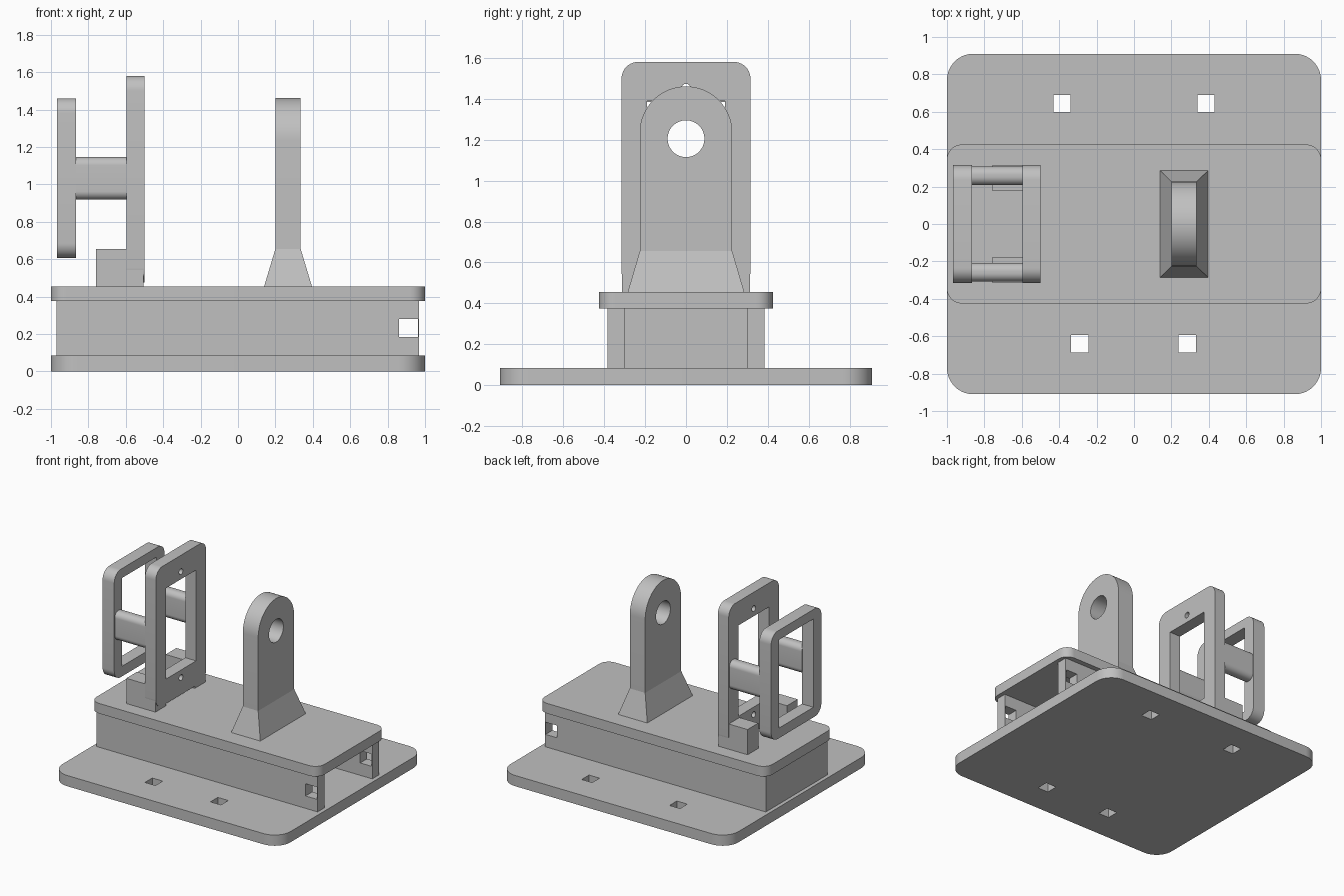
import bpy, bmesh, math
from mathutils import Matrix

cube = bpy.data.objects.get("Cube")
if cube:
    bpy.data.objects.remove(cube, do_unlink=True)

grey = bpy.data.materials.new("plain grey")
grey.use_nodes = True
tone = (0.53, 0.53, 0.53, 1)
grey.diffuse_color = tone
grey.node_tree.nodes["Principled BSDF"].inputs["Base Color"].default_value = tone


# Outline helpers
def arc(cx, cy, r, start, end, n=10):
    return [(cx + r * math.cos(math.radians(start + (end - start) * i / n)),
             cy + r * math.sin(math.radians(start + (end - start) * i / n)))
            for i in range(n + 1)]


def circle(cx, cy, r):
    return arc(cx, cy, r, 0, 360, 48)[:-1]


def rect(u0, u1, v0, v1, r=0):
    if not r:
        return [(u0, v0), (u1, v0), (u1, v1), (u0, v1)]
    return (arc(u1 - r, v1 - r, r, 0, 90) + arc(u0 + r, v1 - r, r, 90, 180)
            + arc(u0 + r, v0 + r, r, 180, 270) + arc(u1 - r, v0 + r, r, 270, 360))


def finish(name, mesh):
    obj = bpy.data.objects.new(name, mesh)
    bpy.context.collection.objects.link(obj)
    mesh.materials.clear()
    mesh.materials.append(grey)
    bpy.ops.object.select_all(action='DESELECT')
    obj.select_set(True)
    bpy.context.view_layer.objects.active = obj
    bpy.ops.object.shade_smooth_by_angle(angle=math.radians(30))
    return obj


def evaluated_mesh(obj):
    bpy.context.view_layer.update()
    graph = bpy.context.evaluated_depsgraph_get()
    return bpy.data.meshes.new_from_object(obj.evaluated_get(graph))


# Flat outline with holes, extruded from low to high along the given axis
def plate(name, axis, low, high, outline, holes=()):
    curve = bpy.data.curves.new(name, 'CURVE')
    curve.dimensions = '2D'
    curve.fill_mode = 'BOTH'
    curve.extrude = (high - low) / 2
    for loop in [outline, *holes]:
        spline = curve.splines.new('POLY')
        spline.points.add(len(loop) - 1)
        for point, (u, v) in zip(spline.points, loop):
            point.co = (u, v, 0, 1)
        spline.use_cyclic_u = True
    temp = bpy.data.objects.new("outline", curve)
    bpy.context.collection.objects.link(temp)
    mesh = evaluated_mesh(temp)
    bpy.data.objects.remove(temp, do_unlink=True)
    bm = bmesh.new()
    bm.from_mesh(mesh)
    bmesh.ops.remove_doubles(bm, verts=bm.verts, dist=0.0002)
    for v in bm.verts:
        u, w, d = v.co
        d += (low + high) / 2
        v.co = (d, u, w) if axis == 'X' else (u, w, d)
    bmesh.ops.recalc_face_normals(bm, faces=bm.faces)
    bm.to_mesh(mesh)
    bm.free()
    return finish(name, mesh)


# Subtract one object from another and bake the result
def cut(obj, cutter):
    name = obj.name
    cutter.hide_render = True
    mod = obj.modifiers.new("cut", 'BOOLEAN')
    mod.operation = 'DIFFERENCE'
    mod.solver = 'EXACT'
    mod.object = cutter
    mesh = evaluated_mesh(obj)
    bpy.data.objects.remove(cutter, do_unlink=True)
    bpy.data.objects.remove(obj, do_unlink=True)
    return finish(name, mesh)


# Base plate with four square holes
slots = [(-0.385, 0.645), (0.385, 0.645), (-0.29, -0.64), (0.285, -0.64)]
h = 0.046
plate("base_plate", 'Z', 0, 0.085, rect(-1, 1, -0.91, 0.91, 0.14),
      [rect(x - h, x + h, y - h, y + h) for x, y in slots])

# Three-sided housing, open on one end, with square side holes
housing = plate("housing", 'Z', 0.085, 0.375,
                [(0.968, -0.385), (0.968, -0.3), (-0.885, -0.3), (-0.885, 0.3),
                 (0.968, 0.3), (0.968, 0.385), (-0.97, 0.385), (-0.97, -0.385)])
cut(housing, plate("hole_cutter", 'Z', 0.183, 0.28, rect(0.862, 0.962, -0.5, 0.5)))

# Cover plate
plate("cover_plate", 'Z', 0.375, 0.455, rect(-1, 1, -0.425, 0.425, 0.08))

# Bearing post: arched plate, through hole, counterbore on one side
post = plate("bearing_post", 'X', 0.2, 0.335,
             arc(0, 1.235, 0.226, 0, 180, 32) + [(-0.226, 0.6), (0.226, 0.6)],
             [circle(0, 1.205, 0.09)])
cut(post, plate("bore_cutter", 'X', 0.265, 0.4, circle(0, 1.205, 0.115)))

# Flared foot of the post
bm = bmesh.new()
bmesh.ops.create_cube(bm, size=1, matrix=Matrix.Translation((0, 0, 0.5)))
for v in bm.verts:
    top = v.co.z > 0.5
    half_x, half_y = (0.0675, 0.226) if top else (0.1275, 0.285)
    v.co = (0.2675 + math.copysign(half_x, v.co.x),
            math.copysign(half_y, v.co.y), 0.655 if top else 0.455)
foot = bpy.data.meshes.new("post_foot")
bm.to_mesh(foot)
bm.free()
finish("post_foot", foot)

# Tall frame with screw holes, and the smaller outer frame
plate("tall_frame", 'X', -0.595, -0.5, rect(-0.315, 0.315, 0.475, 1.58, 0.08),
      [rect(-0.19, 0.19, 0.67, 1.39), circle(0, 1.45, 0.023), circle(0, 0.61, 0.023)])
plate("outer_frame", 'X', -0.967, -0.865, rect(-0.315, 0.315, 0.605, 1.46, 0.08),
      [rect(-0.215, 0.215, 0.685, 1.385)])

# Spacer bars and mounting blocks, one pair on each side
for side, s in (("back", 1), ("front", -1)):
    lo, hi = sorted((0.208 * s, 0.308 * s))
    plate(side + "_spacer_bar", 'X', -0.87, -0.59, rect(lo, hi, 0.918, 1.146, 0.045))
    lo, hi = sorted((0.18 * s, 0.314 * s))
    plate(side + "_mounting_block", 'X', -0.76, -0.504, rect(lo, hi, 0.455, 0.655))
